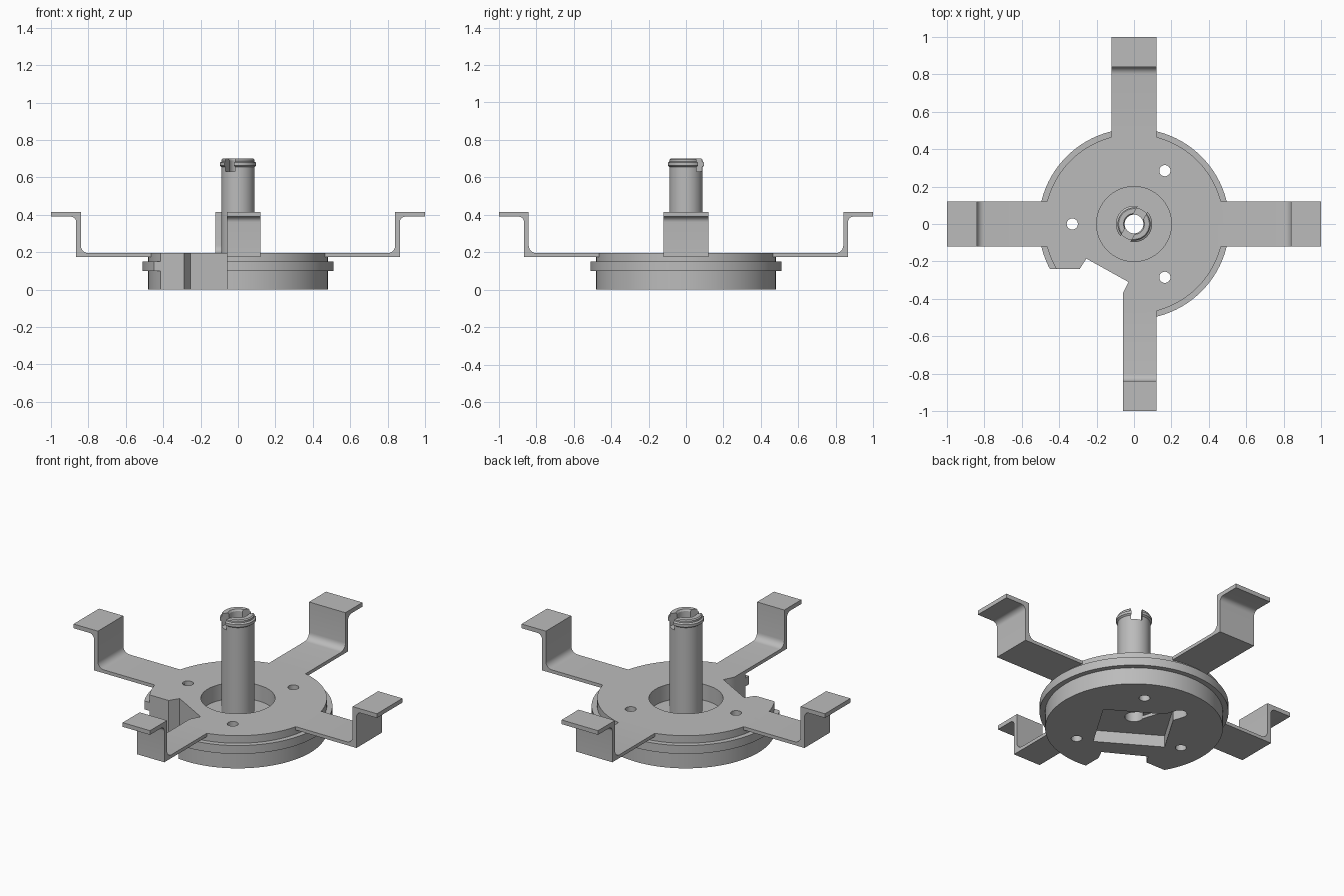
import bpy, bmesh, math
from mathutils import Matrix

if "Cube" in bpy.data.objects:
    bpy.data.objects.remove(bpy.data.objects["Cube"])

grey = bpy.data.materials.new("plain grey")
grey.diffuse_color = (0.5, 0.5, 0.5, 1)
grey.use_nodes = True
grey.node_tree.nodes["Principled BSDF"].inputs["Base Color"].default_value = grey.diffuse_color


def finish(name, bm, smooth=True):
    bmesh.ops.recalc_face_normals(bm, faces=bm.faces)
    mesh = bpy.data.meshes.new(name)
    bm.to_mesh(mesh)
    bm.free()
    mesh.materials.append(grey)
    obj = bpy.data.objects.new(name, mesh)
    bpy.context.collection.objects.link(obj)
    return obj


def lathe(name, profile, steps=96):
    """Closed (radius, z) section turned around the z axis."""
    bm = bmesh.new()
    rings = []
    for i in range(steps):
        a = 2 * math.pi * i / steps
        rings.append([bm.verts.new((r * math.cos(a), r * math.sin(a), z)) for r, z in profile])
    n = len(profile)
    for i in range(steps):
        p, q = rings[i], rings[(i + 1) % steps]
        for k in range(n):
            m = (k + 1) % n
            bm.faces.new((p[k], q[k], q[m], p[m]))
    return finish(name, bm)


def prism(name, outline, lo, hi, matrix=Matrix()):
    """Outline in local xy, extruded from lo to hi along local z."""
    bm = bmesh.new()
    low = [bm.verts.new((x, y, lo)) for x, y in outline]
    high = [bm.verts.new((x, y, hi)) for x, y in outline]
    bm.faces.new(low)
    bm.faces.new(high)
    n = len(outline)
    for i in range(n):
        j = (i + 1) % n
        bm.faces.new((low[i], low[j], high[j], high[i]))
    bm.transform(matrix)
    return finish(name, bm)


def circle(cx, cy, r, start=0, sweep=360, n=24):
    return [(cx + r * math.cos(math.radians(start + sweep * i / n)),
             cy + r * math.sin(math.radians(start + sweep * i / n))) for i in range(n)]


def cut(obj, cutter):
    mod = obj.modifiers.new("cut", 'BOOLEAN')
    mod.operation = 'DIFFERENCE'
    mod.solver = 'EXACT'
    mod.object = cutter
    bpy.context.view_layer.objects.active = obj
    bpy.ops.object.modifier_apply(modifier=mod.name)
    bpy.data.objects.remove(cutter)


def smooth(obj):
    bpy.ops.object.select_all(action='DESELECT')
    obj.select_set(True)
    bpy.context.view_layer.objects.active = obj
    bpy.ops.object.shade_smooth_by_angle(angle=math.radians(30))


# Base drum with flange, central well and thin floor
base = lathe("base_drum", [(.05, 0), (.48, 0), (.48, .10), (.51, .10), (.51, .15), (.48, .15),
                           (.48, .195), (.20, .195), (.20, .10), (.05, .10)])

# Side notch through the drum
cut(base, prism("notch", [(-.03, -.31), (-.06, -.37), (-.06, -.7), (-.7, -.7), (-.7, -.24),
                          (-.29, -.24), (-.255, -.185)], -.1, .3))

# Three screw holes
for x, y in ((-.33, 0), (.165, .285), (.165, -.285)):
    cut(base, prism("screw_hole", circle(x, y, .03), -.1, .3))

# Underside pocket and slanted slot
turn = Matrix.Rotation(math.radians(-31), 4, 'Z')
cut(base, prism("pocket", [(-.195, -.175), (.195, -.175), (.195, .175), (-.195, .175)], -.1, .07, turn))
slot_turn = Matrix.Rotation(math.radians(108), 4, 'Z')
slot = circle(.29, 0, .04, -90, 180, 12) + [(.29, .04), (0, .04), (0, -.04)]
cut(base, prism("slot", slot, -.1, .088, slot_turn))
smooth(base)

# Hollow column with snap lip
column = lathe("column", [(.05, .10), (.088, .10), (.088, .655), (.097, .662), (.097, .678),
                          (.088, .684), (.088, .694), (.082, .70), (.056, .70), (.05, .69)], 64)
across = Matrix.Rotation(math.radians(60), 4, 'Z')
cut(column, prism("column_slot", [(-.2, -.03), (.2, -.03), (.2, .03), (-.2, .03)], .63, .8, across))
smooth(column)

# Four stepped arms: flat strip, riser and foot, with rounded inner bends
inner_bend = [(.80 + .04 * math.sin(t), .235 - .04 * math.cos(t))
              for t in (math.pi / 2 * (1 - i / 6) for i in range(7))]
outer_bend = [(.895 - .03 * math.cos(t), .36 + .03 * math.sin(t))
              for t in (math.pi / 2 * i / 6 for i in range(7))]
side = [(.44, .175), (.865, .175)] + outer_bend + [(1, .39), (1, .415), (.84, .415)] \
    + inner_bend + [(.44, .195)]
side = [p for i, p in enumerate(side) if math.dist(p, side[i - 1]) > 1e-4]
upright = Matrix.Rotation(math.pi / 2, 4, 'X')   # local y becomes z, local z becomes -y
for name, angle, lo, hi in (("right_arm", 0, -.12, .12), ("back_arm", 90, -.12, .12),
                            ("left_arm", 180, -.12, .12), ("front_arm", 270, -.12, .06)):
    arm = prism(name, side, lo, hi, Matrix.Rotation(math.radians(angle), 4, 'Z') @ upright)
    smooth(arm)
